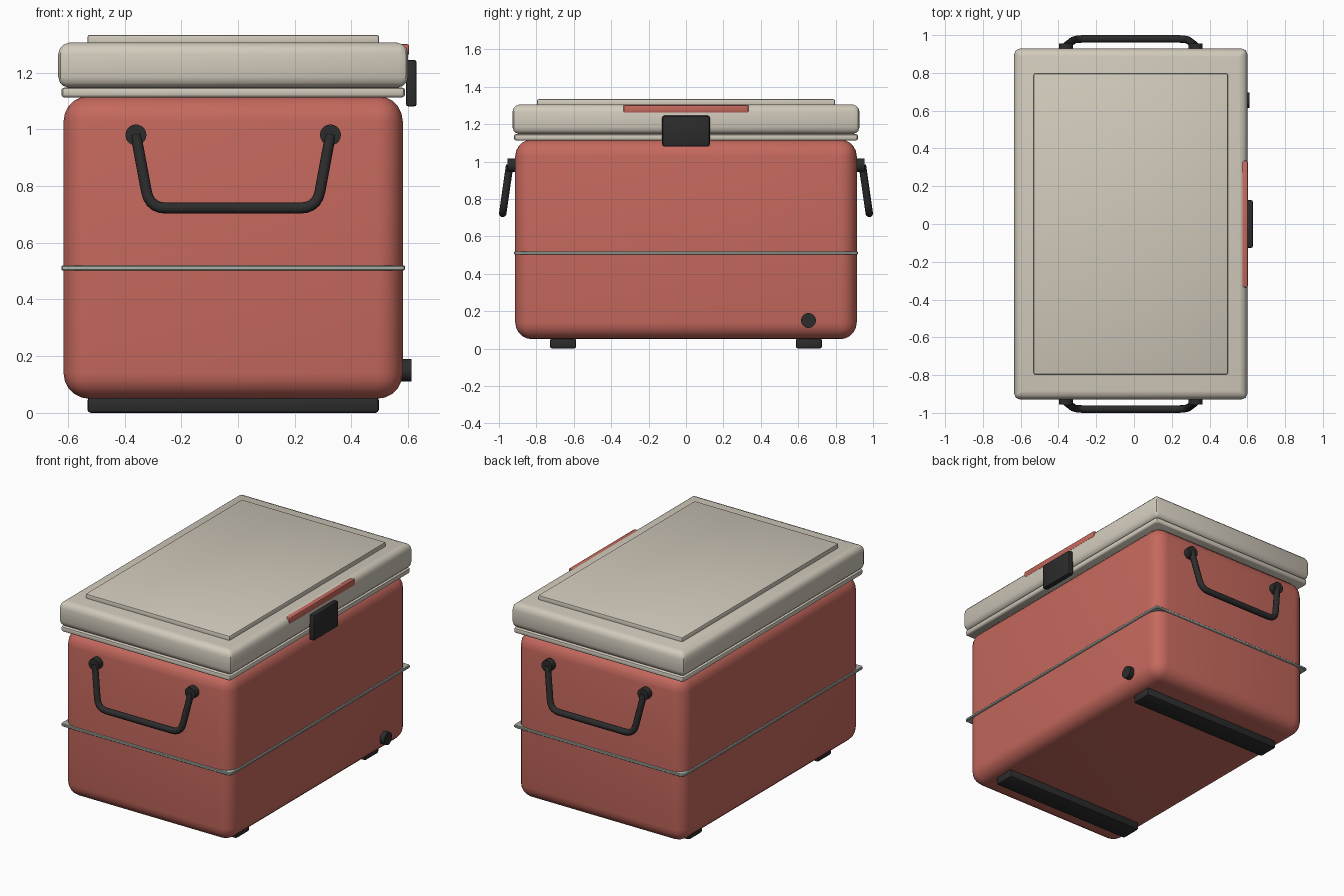
import bpy, bmesh, math
from mathutils import Vector

cube = bpy.data.objects.get("Cube")
if cube:
    bpy.data.objects.remove(cube, do_unlink=True)

CX = -0.017  # the box is offset sideways because the latch sticks out


def material(name, rgb, rough=0.6):
    m = bpy.data.materials.new(name)
    m.use_nodes = True
    m.diffuse_color = (*rgb, 1)
    bsdf = next(n for n in m.node_tree.nodes if n.type == 'BSDF_PRINCIPLED')
    bsdf.inputs["Base Color"].default_value = (*rgb, 1)
    bsdf.inputs["Roughness"].default_value = rough
    return m


RED = material("coral red", (0.56, 0.14, 0.11))
CREAM = material("warm cream", (0.64, 0.59, 0.50))
BLACK = material("black plastic", (0.025, 0.025, 0.025))
METAL = material("grey metal", (0.40, 0.44, 0.40))


def finish(ob, mat, angle=40):
    ob.data.materials.append(mat)
    bpy.ops.object.select_all(action='DESELECT')
    ob.select_set(True)
    bpy.context.view_layer.objects.active = ob
    bpy.ops.object.shade_smooth_by_angle(angle=math.radians(angle))
    return ob


def mesh_object(name, bm, mat, angle=40):
    bmesh.ops.recalc_face_normals(bm, faces=bm.faces)
    me = bpy.data.meshes.new(name)
    bm.to_mesh(me)
    bm.free()
    ob = bpy.data.objects.new(name, me)
    bpy.context.collection.objects.link(ob)
    return finish(ob, mat, angle)


def box(name, lo, hi, mat, bevel=0.01, segs=2):
    lo, hi = Vector(lo), Vector(hi)
    bm = bmesh.new()
    bmesh.ops.create_cube(bm, size=1)
    for v in bm.verts:
        v.co = (lo + hi) / 2 + v.co * (hi - lo)
    bmesh.ops.bevel(bm, geom=bm.edges[:], offset=bevel, segments=segs,
                    profile=0.5, affect='EDGES')
    return mesh_object(name, bm, mat)


def slab(name, hx, hy, radius, profile, mat, segs=2):
    """Stack rounded rectangles; profile holds (inset, z) from bottom to top."""
    bm = bmesh.new()
    rings = []
    for inset, z in profile:
        r = max(radius - inset, 0.004)
        ring = []
        for i, (sx, sy) in enumerate([(1, 1), (-1, 1), (-1, -1), (1, -1)]):
            for k in range(segs + 1):
                a = math.pi / 2 * (i + k / segs)
                ring.append(bm.verts.new((
                    CX + sx * (hx - inset - r) + r * math.cos(a),
                    sy * (hy - inset - r) + r * math.sin(a), z)))
        rings.append(ring)
    for a, b in zip(rings, rings[1:]):
        for i in range(len(a)):
            j = (i + 1) % len(a)
            bm.faces.new((a[i], a[j], b[j], b[i]))
    bm.faces.new(rings[0][::-1])
    bm.faces.new(rings[-1])
    return mesh_object(name, bm, mat)


def cylinder(name, center, radius, depth, rot, mat):
    bpy.ops.mesh.primitive_cylinder_add(vertices=20, radius=radius, depth=depth,
                                        location=center, rotation=rot)
    ob = bpy.context.object
    ob.name = name
    return finish(ob, mat)


# Main tub with generously rounded edges
box("body", (CX - 0.598, -0.913, 0.05), (CX + 0.598, 0.913, 1.118), RED, 0.09, 5)

# Trim band around the middle and rim below the lid
slab("trim_band", 0.606, 0.919, 0.015,
     [(0.004, 0.502), (0, 0.506), (0, 0.516), (0.004, 0.52)], METAL)
slab("rim", 0.606, 0.919, 0.018,
     [(0.01, 1.112), (0.002, 1.117), (0, 1.123), (0, 1.137),
      (0.002, 1.143), (0.01, 1.147)], CREAM)

# Lid with bulged sides, and the raised panel on top
slab("lid", 0.617, 0.928, 0.028,
     [(0.035, 1.147), (0.018, 1.153), (0.006, 1.165), (0, 1.185), (0, 1.265),
      (0.006, 1.285), (0.018, 1.298), (0.04, 1.306)], CREAM)
box("lid_panel", (CX - 0.514, -0.797, 1.29), (CX + 0.514, 0.797, 1.333), CREAM, 0.008)

# Stripe and latch on the opening side
box("lid_stripe", (0.567, -0.335, 1.26), (0.603, 0.335, 1.301), RED, 0.008)
box("latch", (0.592, -0.127, 1.08), (0.63, 0.127, 1.245), BLACK, 0.01)

# Drain plug
cylinder("drain_plug", (0.59, 0.655, 0.15), 0.04, 0.044, (0, math.pi / 2, 0), BLACK)


def rounded_path(points, radius, steps=5):
    """Replace the inner corners of a path with smooth bends."""
    out = [points[0]]
    for p, c, n in zip(points, points[1:], points[2:]):
        a = c + (p - c).normalized() * radius
        b = c + (n - c).normalized() * radius
        for k in range(steps + 1):
            t = k / steps
            out.append(a * (1 - t) ** 2 + c * 2 * t * (1 - t) + b * t * t)
    return out + [points[-1]]


def handle(name, side):
    corners = [Vector((CX + x, side * y, z)) for x, y, z in
               [(-0.343, 0.943, 0.98), (-0.295, 0.98, 0.722),
                (0.295, 0.98, 0.722), (0.343, 0.943, 0.98)]]
    path = rounded_path(corners, 0.06)
    cu = bpy.data.curves.new(name, 'CURVE')
    cu.dimensions = '3D'
    cu.bevel_depth = 0.02
    cu.bevel_resolution = 3
    cu.use_fill_caps = True
    sp = cu.splines.new('POLY')
    sp.points.add(len(path) - 1)
    for pt, co in zip(sp.points, path):
        pt.co = (*co, 1)
    ob = bpy.data.objects.new(name, cu)
    bpy.context.collection.objects.link(ob)
    bpy.ops.object.select_all(action='DESELECT')
    ob.select_set(True)
    bpy.context.view_layer.objects.active = ob
    bpy.ops.object.convert(target='MESH')
    finish(bpy.context.object, BLACK)


# Swing handles with pivots at both ends, and the two base runners
for label, side in (("front", -1), ("back", 1)):
    handle(label + "_handle", side)
    for end, x in (("right", -0.343), ("left", 0.343)):
        cylinder(f"{label}_{end}_handle_pivot", (CX + x, side * 0.927, 0.98),
                 0.037, 0.056, (math.pi / 2, 0, 0), BLACK)
    box(label + "_foot", (CX - 0.514, side * 0.657 - 0.07, 0),
        (CX + 0.514, side * 0.657 + 0.07, 0.055), BLACK, 0.012)
